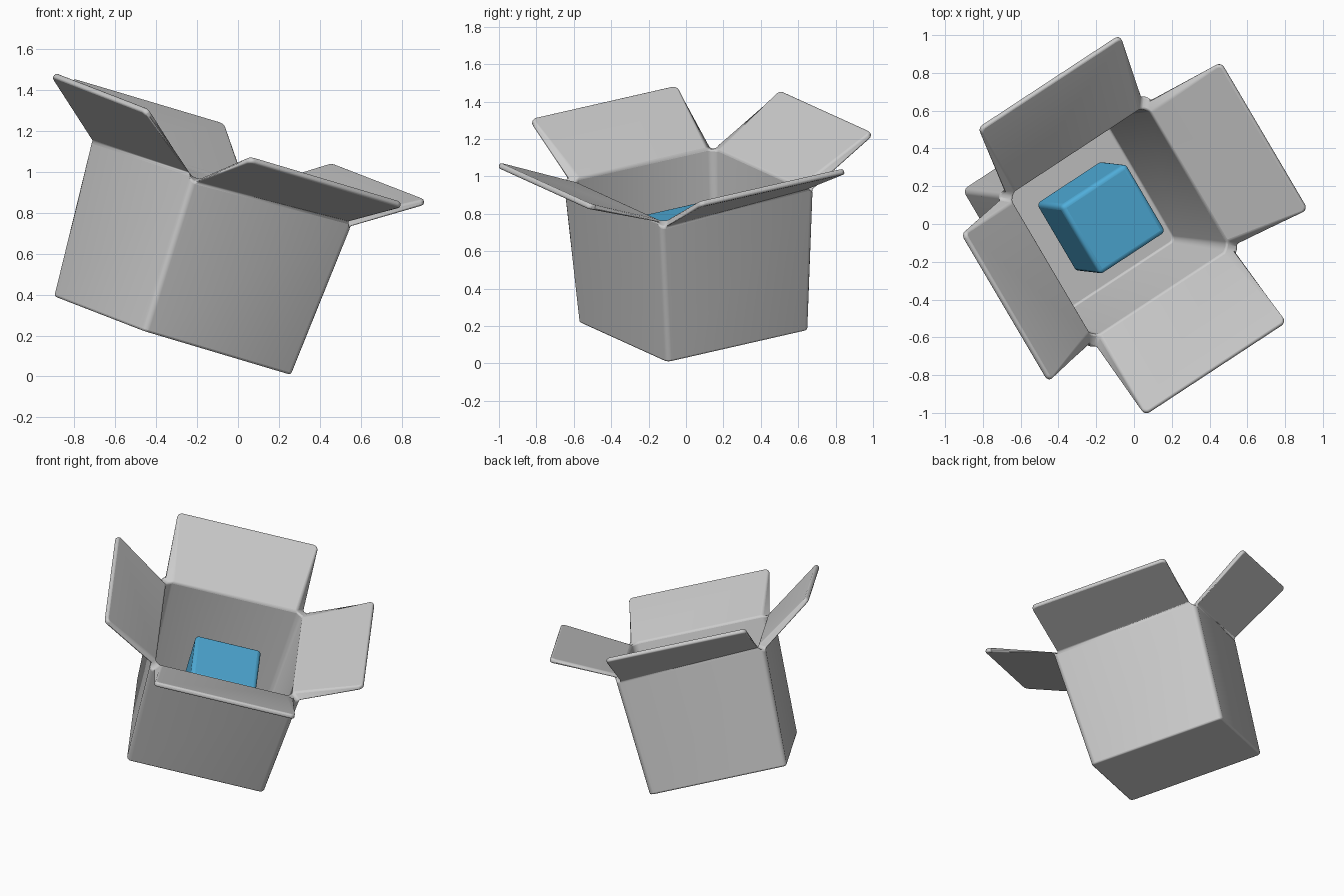
import bpy, bmesh
from mathutils import Vector, Matrix

if "Cube" in bpy.data.objects:
    bpy.data.objects.remove(bpy.data.objects["Cube"])

# Tilted frame shared by the box and the cube (origin = middle of box underside)
n = Vector((0.307, -0.036, 0.951)).normalized()
u = Vector((-0.811, -0.533, 0.244))
u = (u - n * u.dot(n)).normalized()
v = u.cross(n).normalized()
frame = Matrix((v, u, n)).transposed().to_4x4()
frame.translation = (-0.32, 0.04, 0.20)

BASE, RIM, HEIGHT, WALL, TIP, THICK = 0.45, 0.485, 0.77, 0.05, 0.46, 0.03
# Outward reach and rise of each flap: +x, +y, -x, -y
FLAPS = [(0.40, 0.25), (0.35, 0.27), (0.426, 0.205), (0.382, 0.231)]
ROT = [(1, 0), (0, 1), (-1, 0), (0, -1)]


def finish(bm, name):
    bmesh.ops.recalc_face_normals(bm, faces=bm.faces)
    me = bpy.data.meshes.new(name)
    bm.to_mesh(me)
    bm.free()
    ob = bpy.data.objects.new(name, me)
    bpy.context.collection.objects.link(ob)
    ob.matrix_world = frame
    return ob


def soften(ob, width, segments):
    mod = ob.modifiers.new("soft_edges", 'BEVEL')
    mod.width, mod.segments = width, segments
    mod.limit_method, mod.angle_limit = 'ANGLE', 0.6
    bpy.ops.object.select_all(action='DESELECT')
    ob.select_set(True)
    bpy.context.view_layer.objects.active = ob
    bpy.ops.object.shade_smooth_by_angle(angle=0.7)


# Open box: outer shell, inner shell and four thick flaps in one closed mesh
bm = bmesh.new()


def turned(i, x, y, z):
    c, s = ROT[i]
    return bm.verts.new((c * x - s * y, s * x + c * y, z))


def ring(half, z):
    return [turned(i, half, -half, z) for i in range(4)]


out_base, out_rim = ring(BASE, 0), ring(RIM, HEIGHT)
in_base, in_rim = ring(BASE - WALL, WALL), ring(RIM - WALL, HEIGHT + 0.02)
bm.faces.new(out_base)
bm.faces.new(in_base)
round_pairs = []
for i, (reach, rise) in enumerate(FLAPS):
    j = (i + 1) % 4
    bm.faces.new((out_base[i], out_base[j], out_rim[j], out_rim[i]))
    bm.faces.new((in_base[i], in_base[j], in_rim[j], in_rim[i]))
    across = Vector((-rise, 0, reach)).normalized() * THICK / 2
    tip = Vector((RIM + reach, 0, HEIGHT + rise))
    lo, hi = tip - across, tip + across
    a, b = [turned(i, lo.x, y, lo.z) for y in (-TIP, TIP)]
    c, d = [turned(i, hi.x, y, hi.z) for y in (-TIP, TIP)]
    for quad in ((out_rim[i], out_rim[j], b, a), (in_rim[i], in_rim[j], d, c),
                 (a, b, d, c), (out_rim[i], a, c, in_rim[i]),
                 (out_rim[j], b, d, in_rim[j])):
        bm.faces.new(quad)
    round_pairs += [(a, c), (b, d), (out_rim[i], in_rim[i]),
                    (out_base[i], out_rim[i]), (in_base[i], in_rim[i])]
bmesh.ops.recalc_face_normals(bm, faces=bm.faces)
# Rounded flap corners, notches and upright corners
bmesh.ops.bevel(bm, geom=[bm.edges.get(p) for p in round_pairs], offset=0.03,
                offset_type='OFFSET', segments=4, profile=0.5,
                affect='EDGES', clamp_overlap=True)
soften(finish(bm, "open_box"), 0.011, 3)

# Blue cube held in the middle of the box
bm = bmesh.new()
bmesh.ops.create_cube(bm, size=0.43, matrix=Matrix.Translation((-0.006, -0.024, 0.40)))
cube = finish(bm, "inner_cube")
soften(cube, 0.025, 4)
blue = bpy.data.materials.new("blue")
blue.diffuse_color = (0.08, 0.42, 0.70, 1)
blue.use_nodes = True
blue.node_tree.nodes["Principled BSDF"].inputs["Base Color"].default_value = blue.diffuse_color
cube.data.materials.append(blue)
